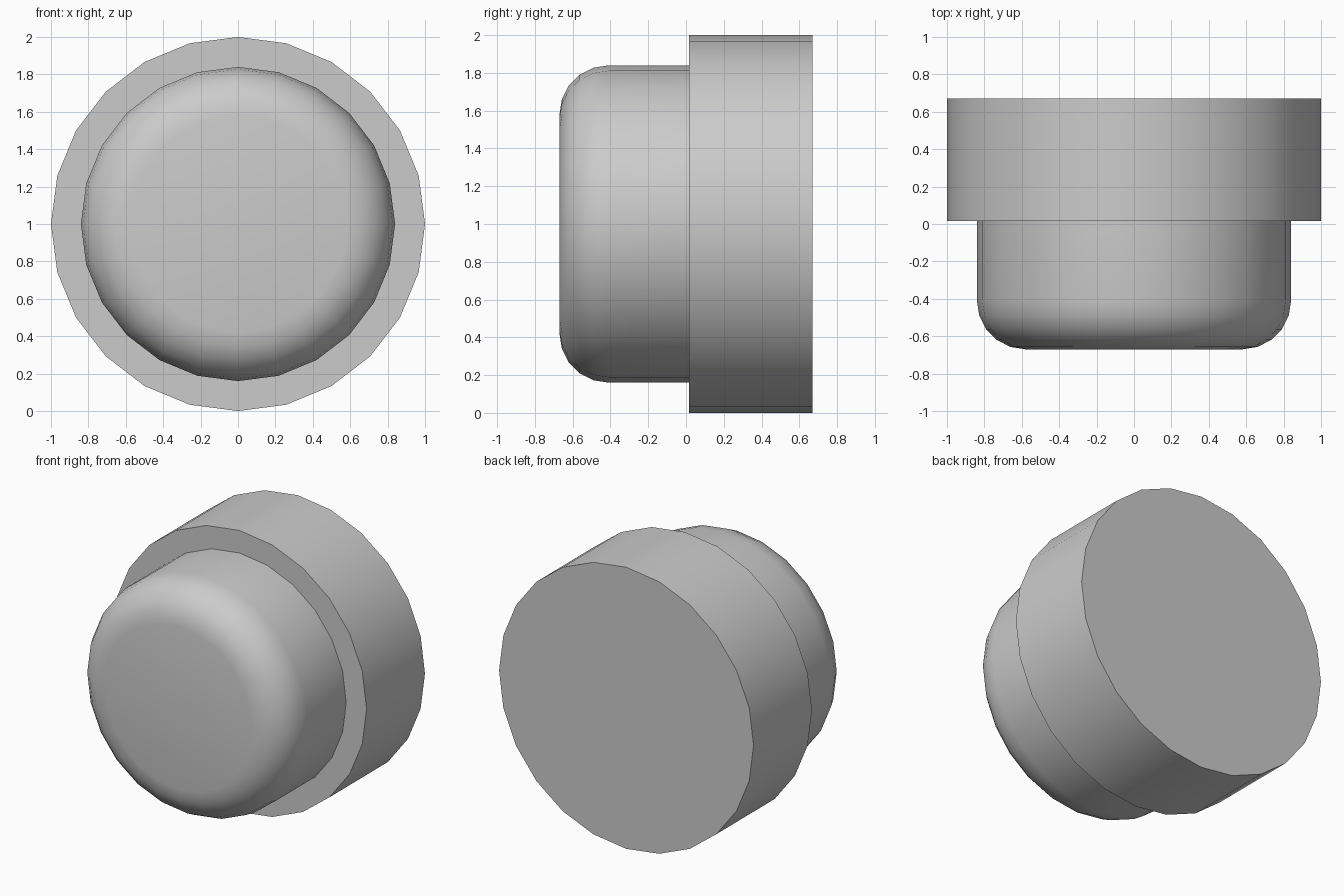
import bpy, bmesh
from math import pi, sin, cos, radians
from mathutils import Matrix

cube = bpy.data.objects.get("Cube")
if cube:
    bpy.data.objects.remove(cube, do_unlink=True)

SIDES = 24

grey = bpy.data.materials.new("light grey")
grey.use_nodes = True
colour = (0.6, 0.6, 0.6, 1)
grey.diffuse_color = colour
grey.node_tree.nodes["Principled BSDF"].inputs["Base Color"].default_value = colour


def lathe(name, profile):
    """Turn (radius, y) points about the horizontal axis at z = 1, with flat end caps."""
    bm = bmesh.new()
    rings = []
    for r, y in profile:
        rings.append([bm.verts.new((r * sin(2 * pi * i / SIDES), y, 1 + r * cos(2 * pi * i / SIDES)))
                      for i in range(SIDES)])
    for a, b in zip(rings, rings[1:]):
        for i in range(SIDES):
            j = (i + 1) % SIDES
            bm.faces.new((a[i], a[j], b[j], b[i]))
    bm.faces.new(rings[0])
    bm.faces.new(rings[-1])
    bmesh.ops.recalc_face_normals(bm, faces=bm.faces)
    mesh = bpy.data.meshes.new(name)
    bm.to_mesh(mesh)
    bm.free()
    mesh.materials.append(grey)
    obj = bpy.data.objects.new(name, mesh)
    bpy.context.collection.objects.link(obj)
    bpy.ops.object.select_all(action='DESELECT')
    obj.select_set(True)
    bpy.context.view_layer.objects.active = obj
    bpy.ops.object.shade_smooth_by_angle(angle=radians(40))
    return obj


# Wide rear drum
lathe("rear_drum", [(1, 0.67), (1, 0.015)])

# Narrower front cap with a rounded rim
BEVEL, STEPS = 0.26, 5
rim = [(0.58 + BEVEL * cos(a), -0.41 - BEVEL * sin(a))
       for a in (pi / 2 * k / STEPS for k in range(STEPS + 1))]
lathe("front_cap", [(0.84, 0.03)] + rim)
